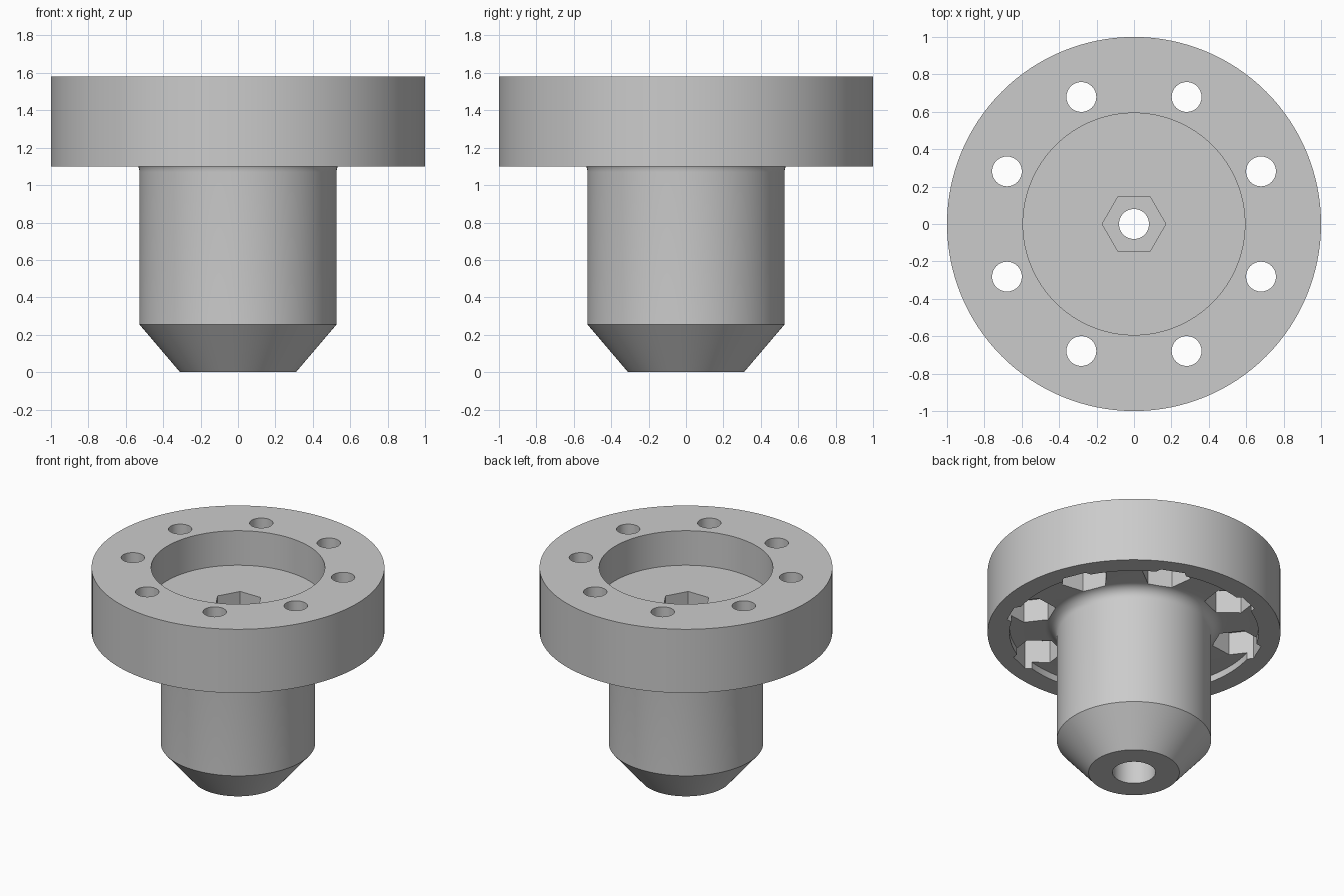
import bpy, bmesh, math

old = bpy.data.objects.get("Cube")
if old:
    bpy.data.objects.remove(old, do_unlink=True)

SEGMENTS = 128
FLANGE_TOP, FLANGE_BASE = 1.58, 1.10
GROOVE_TOP = 1.15
CUP_FLOOR = 1.32
STEM_R, FILLET = 0.527, 0.08
HOLE_R, NUT_R = 0.08, 0.17
BOLT_CIRCLE = 0.735

grey = bpy.data.materials.new("plain_grey")
grey.use_nodes = True
colour = (0.6, 0.6, 0.6, 1)
grey.diffuse_color = colour
grey.node_tree.nodes["Principled BSDF"].inputs["Base Color"].default_value = colour


def finish(name, bm):
    """Turn a bmesh into a named, coloured object."""
    bmesh.ops.recalc_face_normals(bm, faces=bm.faces)
    mesh = bpy.data.meshes.new(name)
    bm.to_mesh(mesh)
    bm.free()
    mesh.materials.append(grey)
    obj = bpy.data.objects.new(name, mesh)
    bpy.context.collection.objects.link(obj)
    return obj


def lathe(name, profile):
    """Revolve a closed (radius, height) outline around z."""
    bm = bmesh.new()
    rings = []
    for i in range(SEGMENTS):
        a = math.tau * i / SEGMENTS
        rings.append([bm.verts.new((r * math.cos(a), r * math.sin(a), z))
                      for r, z in profile])
    n = len(profile)
    for i, ring in enumerate(rings):
        nxt = rings[(i + 1) % SEGMENTS]
        for j in range(n):
            k = (j + 1) % n
            bm.faces.new((ring[j], nxt[j], nxt[k], ring[k]))
    return finish(name, bm)


def prism(name, sides, radius, x, y, low, high, turn=0.0):
    """Upright prism used as a cutter."""
    bm = bmesh.new()
    corners = [(x + radius * math.cos(turn + math.tau * i / sides),
                y + radius * math.sin(turn + math.tau * i / sides))
               for i in range(sides)]
    base = bm.faces.new([bm.verts.new((cx, cy, low)) for cx, cy in corners])
    top = bmesh.ops.extrude_face_region(bm, geom=[base])["geom"]
    verts = [v for v in top if isinstance(v, bmesh.types.BMVert)]
    bmesh.ops.translate(bm, verts=verts, vec=(0, 0, high - low))
    obj = finish(name, bm)
    obj.hide_render = True
    return obj


# Turned body: tapered nose, stem, fillet, under-groove, flange, cup, bore
fillet = []
for i in range(9):
    a = math.pi / 2 * i / 8
    fillet.append((STEM_R + FILLET * (1 - math.cos(a)),
                   GROOVE_TOP - FILLET * (1 - math.sin(a))))
profile = [(0.147, 0), (0.31, 0), (STEM_R, 0.255)] + fillet + [
    (0.85, GROOVE_TOP), (0.85, FLANGE_BASE), (1, FLANGE_BASE),
    (1, FLANGE_TOP), (0.593, FLANGE_TOP), (0.593, CUP_FLOOR),
    (HOLE_R, CUP_FLOOR), (HOLE_R, 0.3), (0.147, 0.3)]
body = lathe("flanged_plug", profile)

# Cutters: central nut pocket, then bolt holes with nut pockets underneath
cutters = [prism("centre_nut_cutter", 6, NUT_R, 0, 0, 1.17, 1.45)]
for i in range(8):
    a = math.tau * (i + 0.5) / 8
    x, y = BOLT_CIRCLE * math.cos(a), BOLT_CIRCLE * math.sin(a)
    cutters.append(prism("bolt_hole_cutter", 32, HOLE_R, x, y, 1, 1.7))
    cutters.append(prism("nut_pocket_cutter", 6, NUT_R, x, y, 1, 1.32,
                         a + math.pi / 6))

# Cut everything and bake the result
for cutter in cutters:
    mod = body.modifiers.new("cut", 'BOOLEAN')
    mod.operation = 'DIFFERENCE'
    mod.solver = 'EXACT'
    mod.object = cutter
bpy.context.view_layer.update()
graph = bpy.context.evaluated_depsgraph_get()
baked = bpy.data.meshes.new_from_object(body.evaluated_get(graph))
body.modifiers.clear()
body.data = baked
for cutter in cutters:
    bpy.data.objects.remove(cutter, do_unlink=True)

# Smooth round walls, crisp edges
bpy.ops.object.select_all(action='DESELECT')
body.select_set(True)
bpy.context.view_layer.objects.active = body
bpy.ops.object.shade_smooth_by_angle(angle=math.radians(30))
